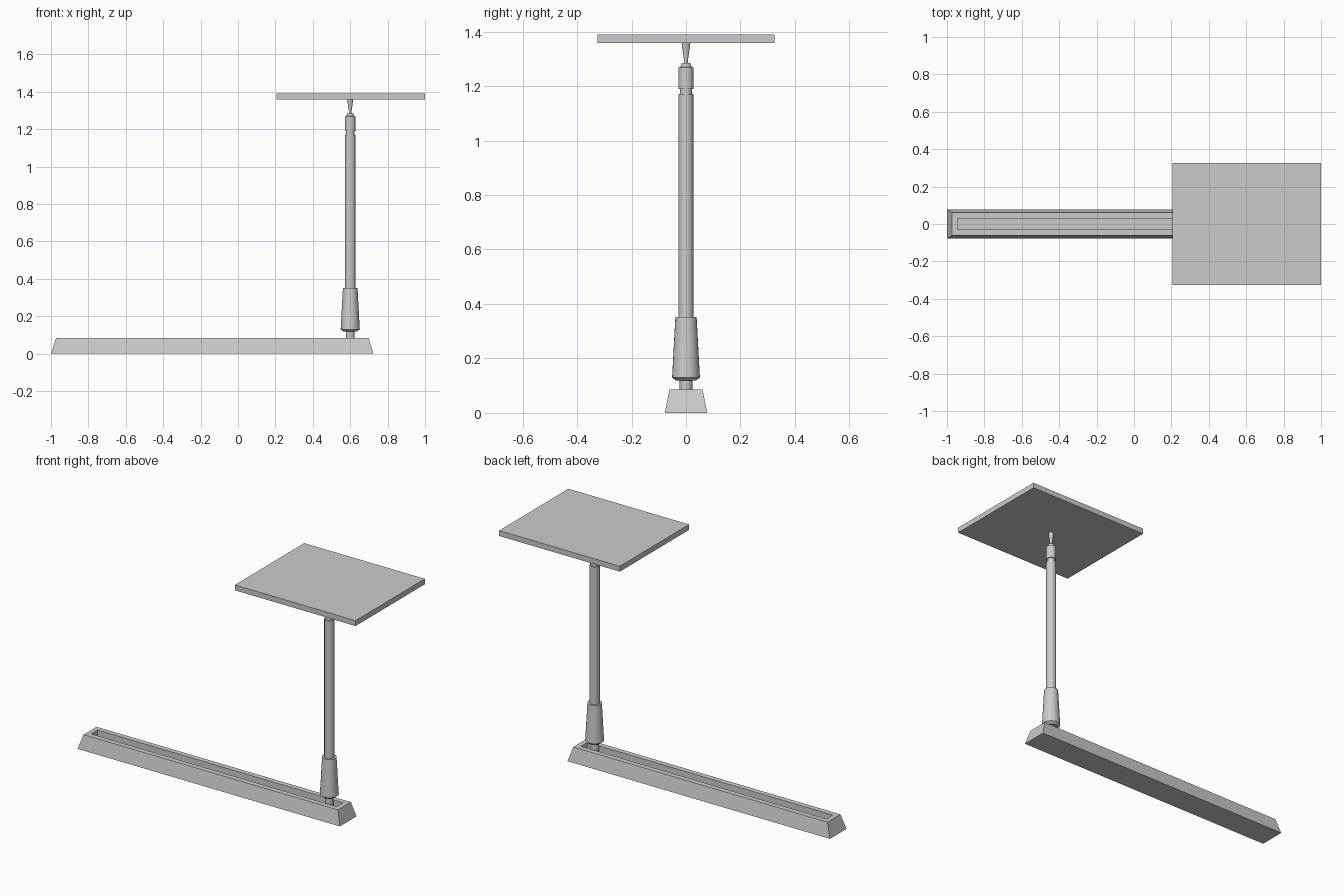
import bpy, bmesh, math

if "Cube" in bpy.data.objects:
    bpy.data.objects.remove(bpy.data.objects["Cube"])

PX = 0.6  # post position along the track


def make(name, bm):
    bmesh.ops.recalc_face_normals(bm, faces=bm.faces)
    me = bpy.data.meshes.new(name)
    bm.to_mesh(me)
    bm.free()
    ob = bpy.data.objects.new(name, me)
    bpy.context.collection.objects.link(ob)
    return ob


def box(name, x0, x1, hy, z0, z1):
    bm = bmesh.new()
    bmesh.ops.create_cube(bm, size=1)
    for v in bm.verts:
        v.co = (x1 if v.co.x > 0 else x0, hy if v.co.y > 0 else -hy,
                z1 if v.co.z > 0 else z0)
    return make(name, bm)


def lathe(name, profile, sides=24):
    bm = bmesh.new()
    rings = [[bm.verts.new((PX + r * math.cos(2 * math.pi * i / sides),
                            r * math.sin(2 * math.pi * i / sides), z))
              for i in range(sides)] for r, z in profile]
    for a, b in zip(rings, rings[1:]):
        for i in range(sides):
            j = (i + 1) % sides
            bm.faces.new((a[i], a[j], b[j], b[i]))
    bm.faces.new(rings[0])
    bm.faces.new(rings[-1])
    ob = make(name, bm)
    bpy.ops.object.select_all(action='DESELECT')
    ob.select_set(True)
    bpy.context.view_layer.objects.active = ob
    bpy.ops.object.shade_smooth_by_angle(angle=math.radians(25))
    return ob


# Tapered floor track with a long sunken slot, as stacked rectangular loops
FLOOR = 0.045
loops = [(-1.0, 0.724, 0.078, 0), (-0.972, 0.698, 0.061, 0.085),
         (-0.943, 0.669, 0.03, 0.085), (-0.943, 0.669, 0.03, FLOOR)]
bm = bmesh.new()
rects = [[bm.verts.new(c) for c in ((a, -h, z), (b, -h, z), (b, h, z), (a, h, z))]
         for a, b, h, z in loops]
for lo, hi in zip(rects, rects[1:]):
    for i in range(4):
        j = (i + 1) % 4
        bm.faces.new((lo[i], lo[j], hi[j], hi[i]))
bm.faces.new(rects[0])
bm.faces.new(rects[-1])
make("base_track", bm)

# Post parts from bottom to top
lathe("slider_stem", [(0.023, FLOOR), (0.023, 0.125)])
lathe("grip_sleeve", [(0.036, 0.118), (0.051, 0.13), (0.039, 0.352)])
lathe("main_tube", [(0.0275, 0.35), (0.0275, 1.17)])
lathe("neck", [(0.022, 1.165), (0.022, 1.195)])
lathe("collar", [(0.0275, 1.19), (0.0275, 1.268), (0.02, 1.27), (0.016, 1.285)])
lathe("swivel_tip", [(0.007, 1.28), (0.007, 1.295), (0.015, 1.35), (0.016, 1.36)])

# Flat tabletop panel
box("top_panel", 0.207, 1.0, 0.325, 1.358, 1.39)
